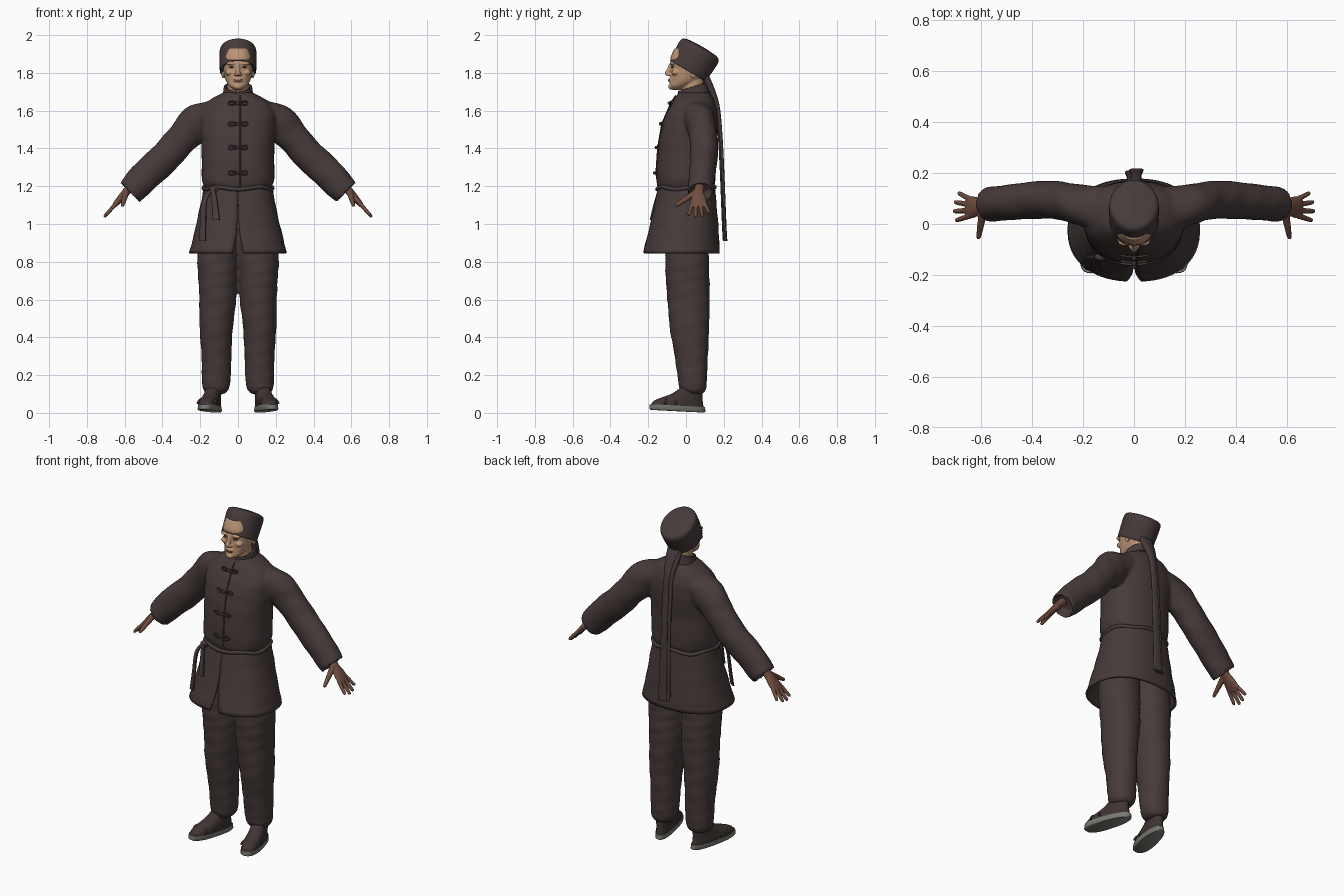
import bpy, bmesh, math
from mathutils import Vector, Matrix

if "Cube" in bpy.data.objects:
    bpy.data.objects.remove(bpy.data.objects["Cube"])

X, Y, Z = Vector((1, 0, 0)), Vector((0, 1, 0)), Vector((0, 0, 1))


def material(name, rgb):
    m = bpy.data.materials.new(name)
    m.use_nodes = True
    m.diffuse_color = (*rgb, 1)
    bsdf = m.node_tree.nodes["Principled BSDF"]
    bsdf.inputs["Base Color"].default_value = (*rgb, 1)
    bsdf.inputs["Roughness"].default_value = 0.8
    return m


cloth = material("dark brown cloth", (0.062, 0.043, 0.042))
shoe_cloth = material("dark shoe cloth", (0.05, 0.034, 0.033))
face_skin = material("tan face skin", (0.5, 0.3, 0.18))
hand_skin = material("brown hand skin", (0.16, 0.075, 0.05))
lip_skin = material("lip brown", (0.33, 0.16, 0.1))
eye_dark = material("eye brown", (0.09, 0.05, 0.035))
sole_grey = material("sole grey", (0.2, 0.2, 0.18))


def smooth_rows(rows, steps):
    """Catmull-Rom interpolation between cross-section rows."""
    out = []
    for i in range(len(rows) - 1):
        quad = [rows[max(i - 1, 0)], rows[i], rows[i + 1], rows[min(i + 2, len(rows) - 1)]]
        for s in range(steps):
            t = s / steps
            out.append([0.5 * (2 * b + (c - a) * t + (2 * a - 5 * b + 4 * c - d) * t * t
                               + (3 * b - a - 3 * c + d) * t ** 3) for a, b, c, d in zip(*quad)])
    return out + [list(rows[-1])]


def loft(bm, rows, u=X, t=Z, n=32, p=2.0, steps=4, ripple=0, tilt=0, is_open=False):
    """Skin rows of (x, y, z, half width, half depth[, front gap])."""
    t = t.normalized()
    v = t.cross(u)
    rings = []
    for k, row in enumerate(smooth_rows(rows, steps)):
        gap = row[5] if is_open else 0
        ring = []
        for i in range(n + 1 if is_open else n):
            a = -math.pi / 2 + gap + (2 * math.pi - 2 * gap) * i / n
            c, s = math.cos(a), math.sin(a)
            f = 1 + ripple * (math.sin(k * 1.7 + 2 * a) + 0.6 * math.sin(k * 0.9 - 3 * a))
            pu = math.copysign(abs(c) ** (2 / p), c) * row[3] * f
            pv = math.copysign(abs(s) ** (2 / p), s) * row[4] * f
            ring.append(bm.verts.new(Vector(row[:3]) + u * pu + v * pv + t * (tilt * pv)))
        rings.append(ring)
    for r0, r1 in zip(rings, rings[1:]):
        for i in range(n):
            j = (i + 1) % len(r0)
            bm.faces.new((r0[i], r0[j], r1[j], r1[i]))
    if not is_open:
        bm.faces.new(rings[0])
        bm.faces.new(rings[-1])


def blob(bm, loc, size):
    bmesh.ops.create_uvsphere(bm, u_segments=20, v_segments=12, radius=1,
                              matrix=Matrix.Translation(loc) @ Matrix.Diagonal((*size, 1)))


def finish(name, bm, mat, voxel=0, thick=0, smooth=4):
    bmesh.ops.recalc_face_normals(bm, faces=bm.faces)
    me = bpy.data.meshes.new(name)
    bm.to_mesh(me)
    bm.free()
    me.materials.append(mat)
    ob = bpy.data.objects.new(name, me)
    bpy.context.collection.objects.link(ob)
    bpy.ops.object.select_all(action='DESELECT')
    ob.select_set(True)
    bpy.context.view_layer.objects.active = ob
    bpy.ops.object.shade_smooth_by_angle(angle=math.radians(50))
    if voxel:
        r = ob.modifiers.new("blend", 'REMESH')
        r.mode, r.voxel_size, r.use_smooth_shade = 'VOXEL', voxel, True
        ob.modifiers.new("soften", 'SMOOTH').iterations = smooth
    if thick:
        s = ob.modifiers.new("thickness", 'SOLIDIFY')
        s.thickness, s.offset = thick, 0
    return ob


def cord(name, points, radius, mat, cyclic=False):
    cu = bpy.data.curves.new(name, 'CURVE')
    cu.dimensions, cu.bevel_depth, cu.bevel_resolution = '3D', radius, 2
    cu.use_fill_caps = True
    sp = cu.splines.new('POLY')
    sp.points.add(len(points) - 1)
    for q, co in zip(sp.points, points):
        q.co = (*co, 1)
    sp.use_cyclic_u, sp.use_smooth = cyclic, True
    cu.materials.append(mat)
    ob = bpy.data.objects.new(name, cu)
    bpy.context.collection.objects.link(ob)


# Jacket body and sleeves, blended into one surface
bm = bmesh.new()
loft(bm, [(0, 0, 1.15, .17, .135), (0, 0, 1.19, .176, .146), (0, 0, 1.24, .192, .156),
          (0, .005, 1.4, .193, .153), (0, .018, 1.5, .2, .15), (0, .03, 1.58, .2, .137),
          (0, .042, 1.645, .165, .112), (0, .042, 1.685, .1, .09), (0, .04, 1.7, .07, .074)],
     p=2.3, ripple=.006)
for side in (1, -1):
    sleeve = [(.1, .055, 1.59, .09, .085), (.21, .075, 1.54, .08, .1), (.293, .092, 1.457, .075, .085),
              (.378, .095, 1.36, .074, .084), (.483, .085, 1.262, .07, .083), (.568, .078, 1.172, .068, .074),
              (.568, .078, 1.172, .056, .06), (.54, .08, 1.2, .052, .056)]
    loft(bm, [(side * r[0], *r[1:]) for r in sleeve], u=Y, t=Vector((.72 * side, 0, -.69)), ripple=.018)
finish("jacket", bm, cloth, voxel=.009)

# Standing collar with a front opening
bm = bmesh.new()
loft(bm, [(0, .04, 1.675, .08, .08, .03), (0, .038, 1.7, .073, .076, .04), (0, .036, 1.727, .07, .073, .12)],
     tilt=.32, is_open=True)
finish("collar", bm, cloth, thick=.01)

# Jacket skirt, parted at the front
bm = bmesh.new()
loft(bm, [(0, .002, 1.19, .176, .146, .002), (0, -.003, 1.09, .195, .16, .004),
          (0, -.013, .96, .224, .18, .02), (0, -.024, .845, .253, .198, .085)],
     n=64, p=2.3, ripple=.006, is_open=True)
finish("jacket_skirt", bm, cloth, thick=.012)

# Waist cord, knot and hanging ends
ring = [2 * math.pi * i / 72 for i in range(72)]
cord("waist_cord", [(.182 * math.copysign(abs(math.cos(a)) ** .88, math.cos(a)),
                     .152 * math.copysign(abs(math.sin(a)) ** .88, math.sin(a)),
                     1.19 + .006 * math.sin(5 * a)) for a in ring], .011, cloth, True)
bm = bmesh.new()
blob(bm, (-.13, -.13, 1.185), (.025, .016, .018))
finish("cord_knot", bm, cloth)
for name, u, rows in (
        ("short_cord_end", Vector((.95, -.3, 0)), [(-.133, -.14, 1.19, .012, .005),
         (-.122, -.165, 1.1, .016, .005), (-.116, -.183, 1.02, .02, .005)]),
        ("long_cord_end", Vector((.85, -.52, 0)), [(-.145, -.13, 1.18, .012, .005),
         (-.178, -.14, 1.12, .016, .005), (-.185, -.155, 1.0, .018, .005), (-.188, -.17, .91, .02, .005)])):
    bm = bmesh.new()
    loft(bm, rows, u=u.normalized(), p=5)
    finish(name, bm, cloth)

# Front placket and knotted fastenings
fronts = [(1.68, -.054), (1.64, -.08), (1.53, -.127), (1.405, -.149), (1.27, -.158), (1.2, -.148)]
cord("placket_edge", [(.012, y, z) for z, y in fronts], .004, cloth)
for k, (z, y) in enumerate(fronts[1:5]):
    cord(f"fastening_loop_{k + 1}", [(.05 * math.cos(a), y - .002 + 2 * (.05 * math.cos(a)) ** 2,
                                      z + .009 * math.sin(2 * a)) for a in ring], .0045, cloth, True)
    bm = bmesh.new()
    blob(bm, (0, y - .008, z), (.009, .009, .009))
    finish(f"fastening_knot_{k + 1}", bm, cloth)

# Trousers
bm = bmesh.new()
for side in (1, -1):
    leg = [(.098, 0, 1.02, .1, .115), (.108, .005, .83, .108, .115), (.107, .008, .72, .104, .116),
           (.107, .013, .6, .098, .112), (.115, .018, .45, .088, .104), (.114, .028, .3, .079, .088),
           (.115, .034, .18, .076, .077), (.117, .036, .125, .068, .07), (.118, .036, .1, .045, .05)]
    loft(bm, [(side * r[0], *r[1:]) for r in leg], p=2.15, steps=6, ripple=.013)
finish("trousers", bm, cloth, voxel=.009, smooth=3)

# Shoes, toes turned outward
for side, label in ((1, "left"), (-1, "right")):
    place = Matrix.Translation((.146 * side, -.045, 0)) @ Matrix.Rotation(.24 * side, 4, 'Z')
    for name, mat, rows, steps in (
            ("sole", sole_grey, [(0, 0, .009, .046, .146), (0, 0, .014, .05, .152), (0, 0, .038, .049, .15)], 1),
            ("shoe", shoe_cloth, [(0, 0, .034, .047, .143), (0, .004, .055, .047, .135), (0, .024, .075, .045, .112),
                                  (0, .055, .1, .043, .08), (0, .08, .14, .04, .052)], 3)):
        bm = bmesh.new()
        loft(bm, rows, p=2.4, steps=steps, tilt=-.05)
        for vert in bm.verts:
            vert.co.x *= 1 - .9 * vert.co.y
        bm.transform(place)
        finish(f"{label}_{name}", bm, mat)
    for k, lean in enumerate((1, -1)):
        arc = [math.pi * i / 16 for i in range(17)]
        cord(f"{label}_shoe_strap_{k + 1}",
             [place @ Vector((.05 * math.cos(a), -.05 + .03 * lean * math.cos(a),
                              .048 + .034 * math.sin(a))) for a in arc], .006, shoe_cloth)

# Hands: palm, four fingers and thumb blended together
for side, label in ((1, "left"), (-1, "right")):
    bm = bmesh.new()
    d = Vector((.66, 0, -.75))
    wrist = Vector((.565, .072, 1.2))
    palm = [(0, .026, .024), (.05, .026, .021), (.08, .038, .019), (.12, .044, .015), (.14, .036, .011)]
    loft(bm, [(*(wrist + d * s + Y * (-.008 * s / .14)), a, b) for s, a, b in palm], u=Y, t=d)
    for i, length in enumerate((.085, .098, .092, .07)):
        a = wrist + d * .12 + Y * (-.04 + .022 * i)
        b = a + d * length + Y * (-.018 + .014 * i)
        loft(bm, [(*a.lerp(b, s), r, r) for s, r in ((0, .0115), (.5, .0105), (.9, .009), (1, .005))],
             u=Y, t=d, n=12)
    a, b = wrist + d * .04 + Y * -.015, Vector((.612, -.058, 1.095))
    w = (b - a).normalized()
    loft(bm, [(*a.lerp(b, s), r, r) for s, r in ((0, .018), (.5, .014), (.9, .01), (1, .006))],
         u=w.cross(Z).normalized(), t=w, n=12)
    if side < 0:
        bm.transform(Matrix.Diagonal((-1, 1, 1, 1)))
    finish(f"{label}_hand", bm, hand_skin, voxel=.0035, smooth=3)

# Head with neck, nose, brows, cheeks and ears
bm = bmesh.new()
loft(bm, [(0, -.048, 1.71, .022, .024), (0, -.036, 1.73, .047, .05), (0, -.008, 1.755, .063, .075),
          (0, .012, 1.79, .074, .093), (0, .015, 1.83, .079, .094), (0, .015, 1.88, .08, .097),
          (0, .02, 1.93, .065, .08)], p=2.15)
loft(bm, [(0, .045, 1.64, .06, .062), (0, .037, 1.7, .055, .06), (0, .035, 1.79, .055, .06)])
loft(bm, [(0, -.078, 1.85, .009, .01), (0, -.088, 1.822, .01, .012), (0, -.098, 1.8, .013, .014),
          (0, -.096, 1.786, .013, .01)], n=16)
blob(bm, (0, -.08, 1.727), (.022, .014, .015))
blob(bm, (0, -.083, 1.762), (.026, .012, .013))
for side in (1, -1):
    blob(bm, (.012 * side, -.09, 1.791), (.009, .01, .008))
    blob(bm, (.036 * side, -.071, 1.85), (.028, .015, .009))
    blob(bm, (.047 * side, -.055, 1.802), (.022, .022, .016))
    blob(bm, (.08 * side, .04, 1.802), (.008, .018, .032))
finish("head", bm, face_skin, voxel=.004, smooth=3)

# Mouth and eyes
bm = bmesh.new()
blob(bm, (0, -.089, 1.764), (.022, .007, .003))
blob(bm, (0, -.089, 1.757), (.018, .007, .004))
finish("lips", bm, lip_skin)
for side, label in ((1, "left"), (-1, "right")):
    bm = bmesh.new()
    blob(bm, (.033 * side, -.071, 1.83), (.014, .009, .0035))
    finish(f"{label}_eye", bm, eye_dark)

# Round cap tilted backward
bm = bmesh.new()
axis = Vector((0, .5, .866))
cap = [(0, .088, .1), (-.002, .096, .11), (.03, .097, .112), (.09, .098, .117),
       (.122, .096, .115), (.136, .085, .102), (.143, .055, .07), (.146, .015, .02)]
loft(bm, [(*(Vector((0, .012, 1.813)) + axis * h), a, b) for h, a, b in cap], t=axis, n=48, steps=3)
finish("cap", bm, cloth)

# Long tail hanging from the cap down the back
for k, (dx, dy) in enumerate(((-.008, 0), (.009, .008))):
    bm = bmesh.new()
    loft(bm, [(0, .085 + dy, 1.8, .045, .02), (dx, .118 + dy, 1.73, .033, .02),
              (dx, .155 + dy, 1.63, .02, .014), (dx, .174 + dy, 1.5, .02, .009),
              (dx, .186 + dy, 1.3, .021, .008), (dx, .198 + dy, 1.0, .026, .008),
              (dx, .203 + dy, .91, .028, .008)], p=2.6)
    finish(f"cap_tail_{k + 1}", bm, cloth)
